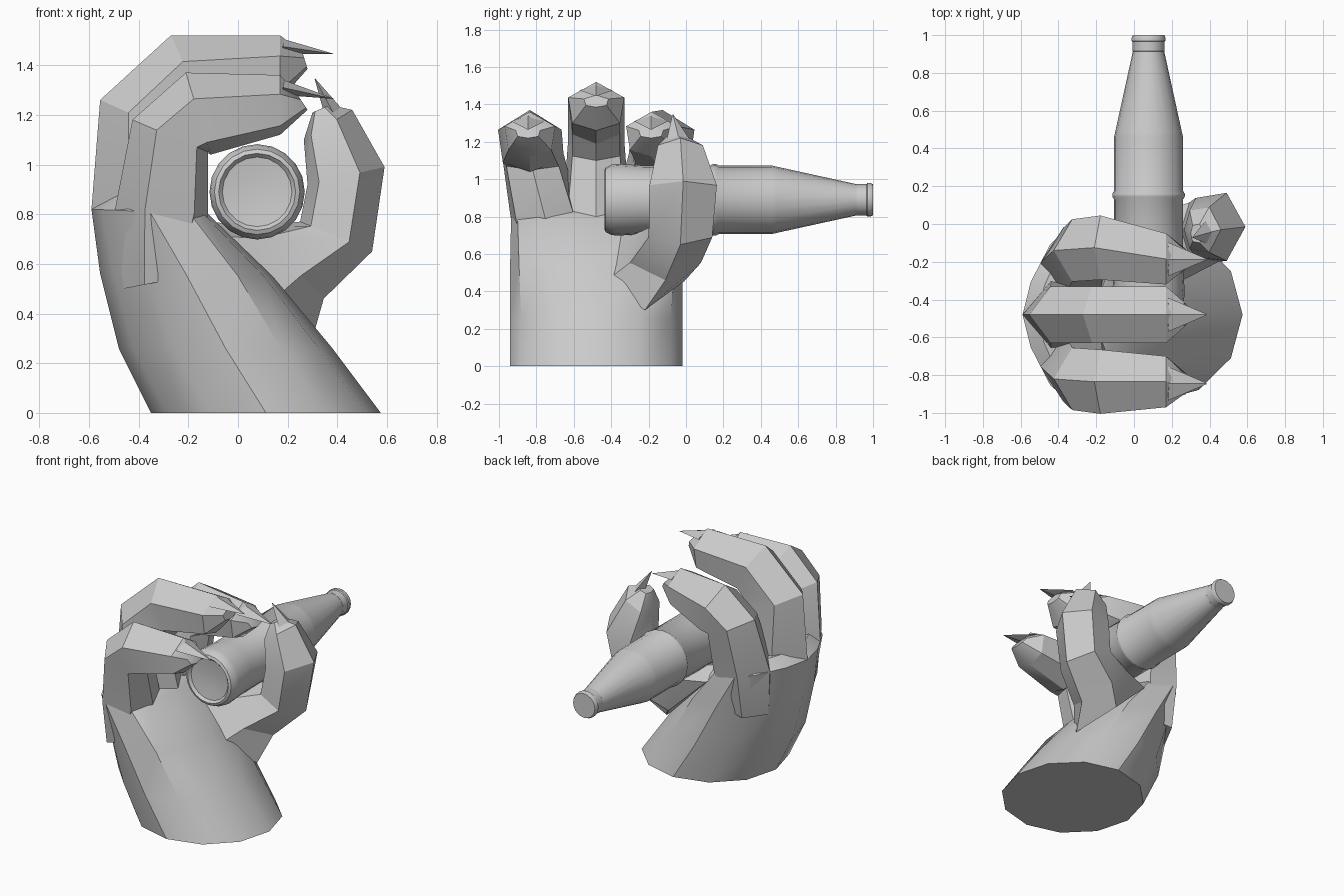
import bpy, bmesh
from math import cos, sin, pi, copysign
from mathutils import Vector

cube = bpy.data.objects.get("Cube")
if cube:
    bpy.data.objects.remove(cube)

grey = bpy.data.materials.new("stone_grey")
grey.use_nodes = True
grey.diffuse_color = (0.6, 0.6, 0.6, 1)
grey.node_tree.nodes["Principled BSDF"].inputs["Base Color"].default_value = (0.6, 0.6, 0.6, 1)


def loft(name, rings, angle=0.45):
    """Skin a list of equal-length point rings and cap both ends."""
    bm = bmesh.new()
    loops = [[bm.verts.new(p) for p in ring] for ring in rings]
    n = len(loops[0])
    for a, b in zip(loops, loops[1:]):
        for i in range(n):
            j = (i + 1) % n
            bm.faces.new((a[i], a[j], b[j], b[i]))
    bm.faces.new(loops[0][::-1])
    bm.faces.new(loops[-1])
    bmesh.ops.recalc_face_normals(bm, faces=bm.faces)
    mesh = bpy.data.meshes.new(name)
    bm.to_mesh(mesh)
    bm.free()
    mesh.materials.append(grey)
    obj = bpy.data.objects.new(name, mesh)
    bpy.context.collection.objects.link(obj)
    bpy.ops.object.select_all(action='DESELECT')
    obj.select_set(True)
    bpy.context.view_layer.objects.active = obj
    bpy.ops.object.shade_smooth_by_angle(angle=angle)
    return obj


def hex_ring(outer, inner, y, w):
    """Six-sided section from an outer to an inner (x, z) point, half width w."""
    o, i = Vector((outer[0], y, outer[1])), Vector((inner[0], y, inner[1]))
    side = Vector((0, w, 0))
    hi, lo = o.lerp(i, 0.32), o.lerp(i, 0.85)
    return [o, hi + side, lo + side * 0.85, i, lo - side * 0.85, hi - side]


def claw(name, base, tip, w, h):
    """Flat four-sided spike."""
    base, tip = Vector(base), Vector(tip)
    side = Vector((0, 1, 0))
    up = (tip - base).cross(side).normalized()

    def section(c, s):
        return [c + up * h * s, c + side * w * s, c - up * h * s, c - side * w * s]
    loft(name, [section(base, 1), section(tip, 0.03)], 0.1)


# Wrist and palm: twelve-sided rings leaning back, squarer on the gripping side
# and more pointed over the knuckles
palm = []
for x0, x1, z0, z1, ry, square, point in (
        (-0.35, 0.575, 0, 0, 0.46, 1, 1),
        (-0.48, 0.38, 0.26, 0.26, 0.46, 0.95, 1.05),
        (-0.555, 0.14, 0.56, 0.55, 0.46, 0.75, 1.2),
        (-0.59, -0.12, 0.82, 0.8, 0.455, 0.55, 1.4),
        (-0.5, -0.2, 0.88, 0.84, 0.34, 0.55, 1.2)):
    ring = []
    for k in range(12):
        c, s = cos(k * pi / 6), sin(k * pi / 6)
        power = square if c > 0.01 else point
        c = copysign(abs(c) ** power, c)
        s = copysign(abs(s) ** power, s)
        t = (c + 1) / 2
        ring.append((x0 + (x1 - x0) * t, -0.48 + ry * s, z0 + (z1 - z0) * t))
    palm.append(ring)
loft("palm", palm, 0.6)

# Outer two fingers, mirrored about the middle one; the index leans inwards
for name, s, lean in (("little_finger", -1, 0), ("index_finger", 1, 0.06)):
    def y(d):
        return -0.48 + s * d
    loft(name, [
        hex_ring((-0.46, 0.5), (-0.2, 0.55), y(0.24), 0.17),
        hex_ring((-0.495, 0.82), (-0.12, 0.8), y(0.275), 0.185),
        hex_ring((-0.425, 1.18), (-0.12, 1.05), y(0.34), 0.165),
        hex_ring((-0.21, 1.37), (-0.11, 1.04), y(0.355), 0.17),
        hex_ring((0.17, 1.36), (0.17, 1.12), y(0.355 - lean), 0.135),
        hex_ring((0.24, 1.28), (0.28, 1.22), y(0.365 - lean * 1.2), 0.065)])
    tip_y = y(0.365 - lean * 1.2)
    claw(name + "_claw", (0.18, tip_y, 1.31), (0.385, tip_y, 1.265), 0.09, 0.03)

# Middle finger
loft("middle_finger", [
    hex_ring((-0.55, 0.55), (-0.2, 0.55), -0.48, 0.17),
    hex_ring((-0.59, 0.82), (-0.12, 0.8), -0.48, 0.18),
    hex_ring((-0.555, 1.26), (-0.2, 1.1), -0.48, 0.15),
    hex_ring((-0.27, 1.52), (-0.12, 1.19), -0.48, 0.15),
    hex_ring((0.17, 1.52), (0.17, 1.26), -0.48, 0.15),
    hex_ring((0.26, 1.45), (0.28, 1.385), -0.48, 0.065)])
claw("middle_finger_claw", (0.18, -0.48, 1.475), (0.385, -0.48, 1.445), 0.09, 0.03)

# Thumb, with its root spread across the palm
loft("thumb", [
    hex_ring((0.3, 0.3), (-0.2, 0.78), -0.22, 0.21),
    hex_ring((0.345, 0.46), (0.06, 0.75), -0.11, 0.19),
    hex_ring((0.54, 0.65), (0.25, 0.77), -0.03, 0.17),
    hex_ring((0.59, 0.99), (0.28, 0.92), -0.015, 0.18),
    hex_ring((0.46, 1.22), (0.265, 1.1), -0.03, 0.12),
    hex_ring((0.37, 1.24), (0.3, 1.21), -0.05, 0.05)])
claw("thumb_claw", (0.41, -0.03, 1.16), (0.31, -0.07, 1.345), 0.085, 0.05)


# Bottle lying along y
def turned(name, profile):
    sides = 20
    loft(name, [[(0.077 + r * cos(2 * pi * k / sides), y,
                  0.89 + r * sin(2 * pi * k / sides))
                 for k in range(sides)] for r, y in profile], 0.6)


turned("bottle", (
    (0.06, -0.41), (0.14, -0.42), (0.155, -0.437), (0.172, -0.43), (0.187, -0.4),
    (0.192, -0.37), (0.183, -0.22), (0.183, 0.13), (0.192, 0.145), (0.192, 0.16),
    (0.183, 0.175), (0.183, 0.46), (0.176, 0.49), (0.086, 0.9), (0.082, 0.92),
    (0.082, 0.98)))
turned("bottle_cap", ((0.08, 0.91), (0.084, 0.915), (0.084, 0.965), (0.09, 0.97),
                      (0.09, 0.985), (0.083, 1.0)))
